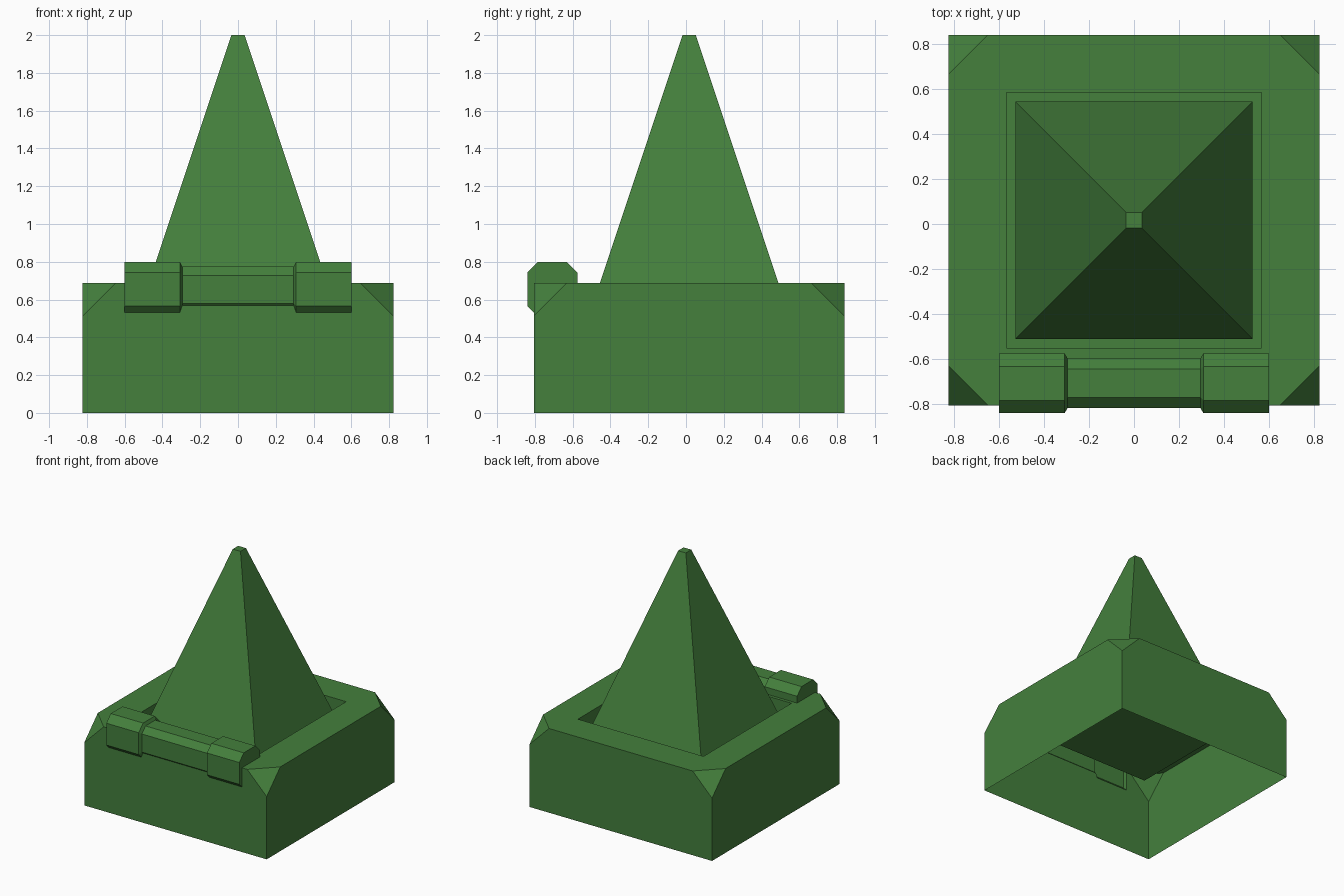
import bpy, bmesh

old = bpy.data.objects.get("Cube")
if old:
    bpy.data.objects.remove(old, do_unlink=True)

green = bpy.data.materials.new("leaf_green")
green.use_nodes = True
COLOUR = (0.058, 0.215, 0.046, 1)
green.diffuse_color = COLOUR
green.node_tree.nodes["Principled BSDF"].inputs["Base Color"].default_value = COLOUR

CY = 0.017                      # centre of the base and spire in y
HALF, TOP, CUT = 0.823, 0.687, 0.175
FLOOR, RECESS = 0.49, 0.567
FOOT, FOOT_Z = 0.527, 0.524
WALL_Y = CY - HALF
CORNERS = [(-1, -1), (1, -1), (1, 1), (-1, 1)]


def finish(name, bm):
    mesh = bpy.data.meshes.new(name)
    bm.to_mesh(mesh)
    bm.free()
    mesh.materials.append(green)
    obj = bpy.data.objects.new(name, mesh)
    bpy.context.collection.objects.link(obj)
    return obj


def square(bm, half, z):
    return [bm.verts.new((sx * half, CY + sy * half, z)) for sx, sy in CORNERS]


def join_rings(bm, a, b):
    n = len(a)
    for i in range(n):
        j = (i + 1) % n
        bm.faces.new((a[i], a[j], b[j], b[i]))


# Front bar: hollow eight-sided bar, open where it runs into the base
BAR_Y, BAR_Z = -0.7075, 0.654
HY, HZ, BEVEL = 0.1325, 0.146, 0.057


def bar_section(bm, x, size):
    hy, hz, b = HY * size, HZ * size, BEVEL * size
    front, back = BAR_Y - hy, BAR_Y + hy
    low, high = BAR_Z - hz + b, BAR_Z + hz - b
    points = [(WALL_Y, low - (WALL_Y - front)), (front, low), (front, high),
              (front + b, BAR_Z + hz), (back - b, BAR_Z + hz), (back, high), (back, TOP)]
    return [bm.verts.new((x, y, z)) for y, z in points]


bm = bmesh.new()
sections = [bar_section(bm, x, size) for x, size in
            [(-0.6, 1), (-0.308, 1), (-0.295, 0.83),
             (0.295, 0.83), (0.308, 1), (0.6, 1)]]
for a, b in zip(sections, sections[1:]):
    for i in range(len(a) - 1):
        bm.faces.new((a[i], b[i], b[i + 1], a[i + 1]))
edge_r, edge_l = [bm.verts.new((x, WALL_Y, TOP)) for x in (-0.6, 0.6)]
bm.faces.new(sections[0] + [edge_r])
bm.faces.new(sections[-1] + [edge_l])
wall_notch = [edge_r] + [s[0] for s in sections] + [edge_l]
top_notch = [edge_r] + [s[-1] for s in sections] + [edge_l]

# Base: thin shell, open underneath, with clipped top corners and a sunken square
low = square(bm, HALF, 0)
mid = square(bm, HALF, TOP - CUT)
clip_x = [bm.verts.new((sx * (HALF - CUT), CY + sy * HALF, TOP)) for sx, sy in CORNERS]
clip_y = [bm.verts.new((sx * HALF, CY + sy * (HALF - CUT), TOP)) for sx, sy in CORNERS]
lip = square(bm, RECESS, TOP)
sunk = square(bm, RECESS, FLOOR)
for i in range(4):
    j = (i + 1) % 4
    along = clip_x if i % 2 == 0 else clip_y
    # Only the front side is notched around the bar
    wall_gap = wall_notch if i == 0 else []
    top_gap = top_notch if i == 0 else []
    bm.faces.new([low[i], low[j], mid[j], along[j]] + wall_gap[::-1] + [along[i], mid[i]])
    bm.faces.new([along[i]] + top_gap + [along[j], lip[j], lip[i]])
    bm.faces.new((mid[i], clip_x[i], clip_y[i]))
    bm.faces.new((clip_x[i], clip_y[i], lip[i]))
join_rings(bm, lip, sunk)
bm.faces.new(sunk)
bmesh.ops.recalc_face_normals(bm, faces=bm.faces)
bm.normal_update()
if sum(f.normal.z * f.calc_area() for f in bm.faces) < 0:
    bmesh.ops.reverse_faces(bm, faces=bm.faces)
finish("base_with_front_bar", bm)

# Spire: tall pyramid with a blunt tip on a low skirt
bm = bmesh.new()
skirt = square(bm, FOOT, FLOOR)
foot = square(bm, FOOT, FOOT_Z)
tip = square(bm, 0.035, 2.0)
join_rings(bm, skirt, foot)
join_rings(bm, foot, tip)
bm.faces.new(tip)
bmesh.ops.recalc_face_normals(bm, faces=bm.faces)
finish("spire", bm)
